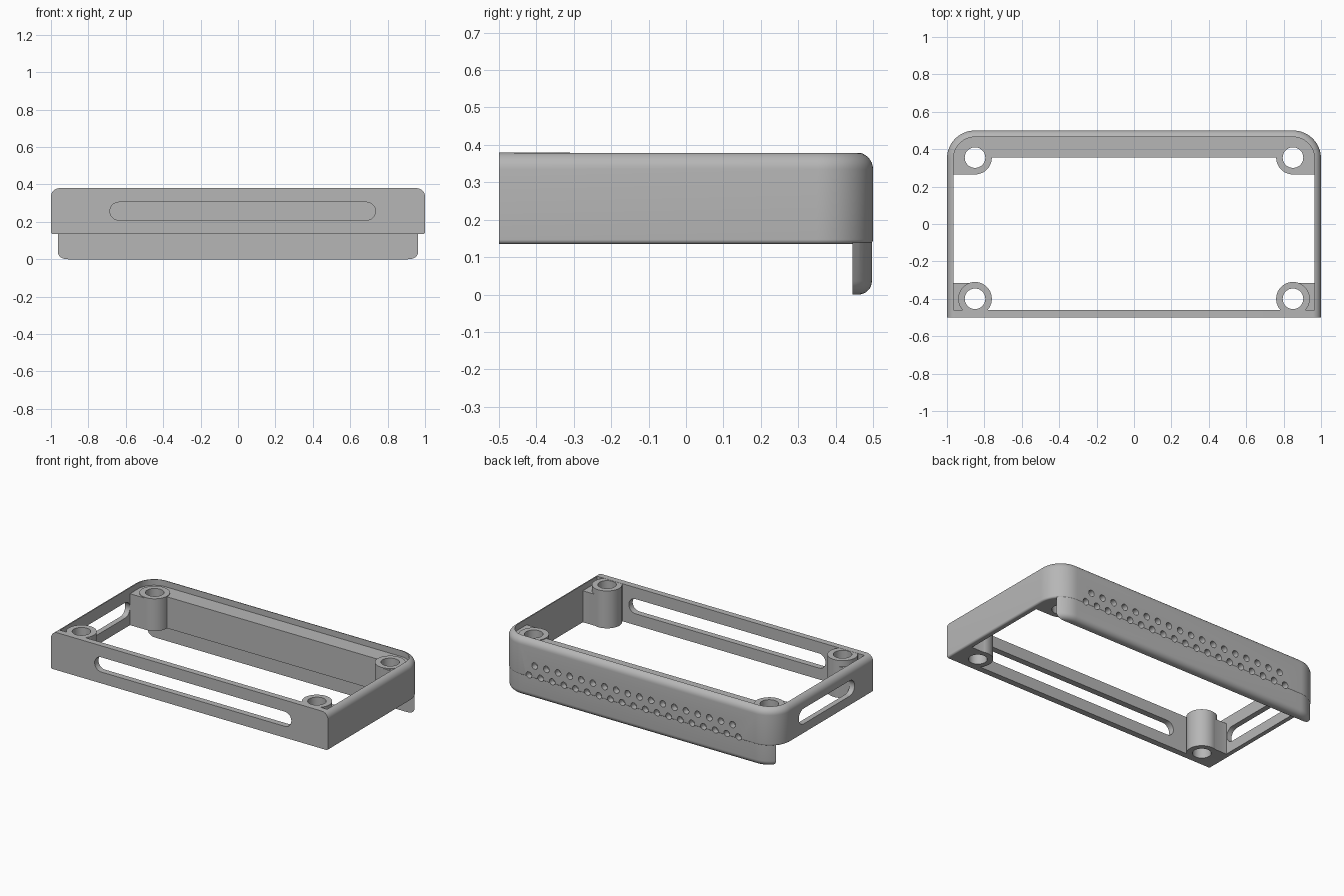
import bpy, bmesh
from math import sin, cos, pi, radians
from mathutils import Matrix, Vector

cube = bpy.data.objects.get("Cube")
if cube:
    bpy.data.objects.remove(cube, do_unlink=True)

grey = bpy.data.materials.new("plain_grey")
grey.use_nodes = True
grey.diffuse_color = (0.47, 0.47, 0.47, 1)
grey.node_tree.nodes["Principled BSDF"].inputs["Base Color"].default_value = (0.47, 0.47, 0.47, 1)


def finish(name, bm):
    bmesh.ops.recalc_face_normals(bm, faces=bm.faces)
    mesh = bpy.data.meshes.new(name)
    bm.to_mesh(mesh)
    bm.free()
    mesh.materials.append(grey)
    obj = bpy.data.objects.new(name, mesh)
    bpy.context.collection.objects.link(obj)
    return obj


def loft(name, rings):
    """Skin a stack of equal rings and cap both ends."""
    bm = bmesh.new()
    rows = [[bm.verts.new(p) for p in ring] for ring in rings]
    n = len(rows[0])
    for a, b in zip(rows, rows[1:]):
        for i in range(n):
            j = (i + 1) % n
            bm.faces.new((a[i], a[j], b[j], b[i]))
    bm.faces.new(rows[0])
    bm.faces.new(rows[-1])
    return finish(name, bm)


def box(name, x, y, z):
    return loft(name, [[(x[0], y[0], h), (x[1], y[0], h), (x[1], y[1], h), (x[0], y[1], h)] for h in z])


def rods(name, centres, radius, length, axis="Z", sides=48):
    """One object holding equal cylinders along an axis."""
    bm = bmesh.new()
    turn = Matrix.Rotation(pi / 2, 4, "X") if axis == "Y" else Matrix()
    for c in centres:
        bmesh.ops.create_cone(bm, cap_ends=True, segments=sides, radius1=radius, radius2=radius,
                              depth=length, matrix=Matrix.Translation(Vector(c)) @ turn)
    return finish(name, bm)


def outline(inset, z, front=-0.5, steps=16):
    """Rectangle with two round rear corners."""
    r = 0.15 - inset
    pts = [(-1 + inset, front, z), (1 - inset, front, z)]
    for side, start in ((1, 0), (-1, pi / 2)):
        for i in range(steps + 1):
            a = start + pi / 2 * i / steps
            pts.append((side * 0.85 + r * cos(a), 0.35 + r * sin(a), z))
    return pts


def rounded_body(name, z0, z1, r0, r1, inset=0.0, steps=8):
    """Outline extruded with rounded lower and upper edges."""
    arc = [pi / 2 * i / steps for i in range(steps + 1)]
    low = [outline(inset + r0 * (1 - sin(a)), z0 + r0 * (1 - cos(a))) for a in arc]
    high = [outline(inset + r1 * (1 - cos(a)), z1 - r1 * (1 - sin(a))) for a in arc]
    return loft(name, low + high)


def boolean(target, tool, mode="DIFFERENCE"):
    mod = target.modifiers.new("cut", "BOOLEAN")
    mod.operation, mod.object, mod.solver = mode, tool, "EXACT"
    with bpy.context.temp_override(object=target, active_object=target):
        bpy.ops.object.modifier_apply(modifier=mod.name)
    bpy.data.objects.remove(tool, do_unlink=True)


def slot(name, a, b, z, r, place):
    """Round-ended slot cutter; place(u, depth, z) gives the position."""
    rings = []
    for depth in (0, 1):
        ring = []
        for centre, start in ((b - r, -pi / 2), (a + r, pi / 2)):
            for i in range(17):
                t = start + pi * i / 16
                ring.append(place(centre + r * cos(t), depth, z + r * sin(t)))
        rings.append(ring)
    return loft(name, rings)


# Frame ring and rear skirt
case = rounded_body("case_frame", 0.135, 0.38, 0.012, 0.045)
skirt = rounded_body("rear_skirt", 0, 0.2, 0.036, 0.001, inset=0.003)
boolean(skirt, box("skirt_trim", (-1.2, 1.2), (-0.7, 0.445), (-0.2, 0.5)))
boolean(case, skirt, "UNION")

# Inner space, leaving the rear ledge, corner webs and screw posts
cavity = loft("cavity", [outline(0.035, z, -0.46) for z in (-0.1, 0.5)])
boolean(cavity, box("rear_ledge", (-1.2, 1.2), (0.355, 0.7), (-0.2, 0.34)))
for s in (-1, 1):
    xs = sorted((s * 0.85, s * 1.2))
    boolean(cavity, box("rear_web", xs, (0.265, 0.4), (-0.2, 0.34)))
    boolean(cavity, box("front_web", xs, (-0.6, -0.315), (-0.2, 0.34)))
    for y, top in ((0.355, 0.345), (-0.4, 0.379)):
        boolean(cavity, rods("post", [(s * 0.85, y, top - 0.3)], 0.09, 0.6))
boolean(case, cavity)

# Screw holes
boolean(case, rods("screw_holes", [(s * 0.85, y, 0.25) for s in (-1, 1) for y in (0.355, -0.4)], 0.055, 0.8))

# Long front slot and slot in the -x side wall
boolean(case, slot("front_slot", -0.685, 0.735, 0.257, 0.048, lambda u, d, z: (u, -0.55 + 0.1 * d, z)))
boolean(case, slot("side_slot", -0.31, 0.265, 0.25, 0.05, lambda u, d, z: (-1.05 + 0.1 * d, u, z)))

# Two staggered rows of vent holes in the rear wall
vents = []
for count, z in ((18, 0.22), (19, 0.15)):
    vents += [(0.028 + (i - (count - 1) / 2) * 0.084, 0.5, z) for i in range(count)]
boolean(case, rods("vents", vents, 0.021, 0.08, "Y", 16))

# Smooth the curves, keep crisp edges
bpy.ops.object.select_all(action="DESELECT")
case.select_set(True)
bpy.context.view_layer.objects.active = case
bpy.ops.object.shade_smooth_by_angle(angle=radians(30))
